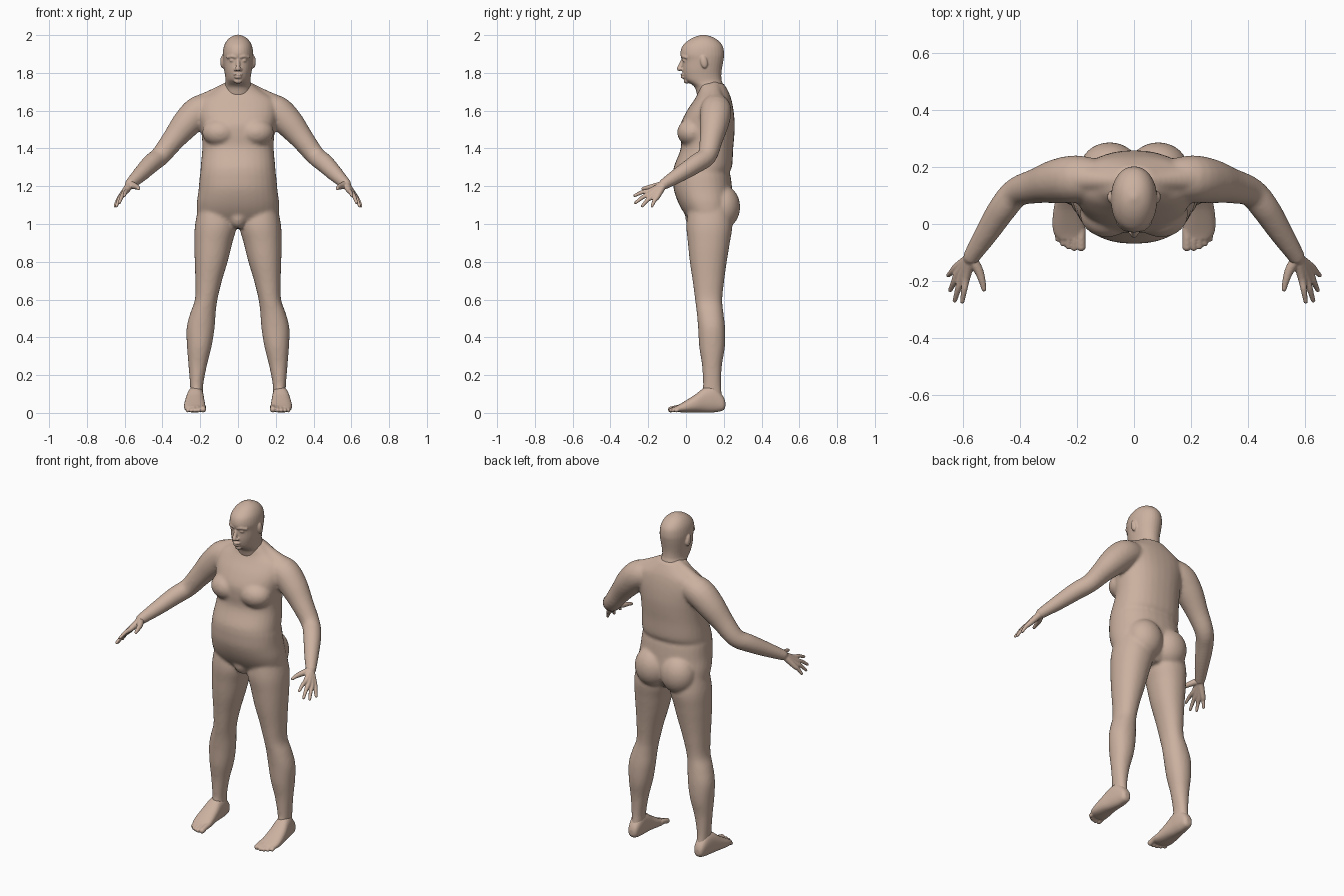
import bpy, bmesh, math
from mathutils import Vector, Matrix

skin = bpy.data.materials.new("skin")
skin.diffuse_color = (0.60, 0.44, 0.35, 1)


def resample(rows, n=4):
    """Catmull-Rom interpolation of rows of numbers."""
    out = []
    for i in range(len(rows) - 1):
        quad = [rows[max(i - 1, 0)], rows[i], rows[i + 1], rows[min(i + 2, len(rows) - 1)]]
        for k in range(n):
            t = k / n
            out.append([0.5 * (2 * b + (c - a) * t + (2 * a - 5 * b + 4 * c - d) * t * t
                        + (3 * b - a - 3 * c + d) * t ** 3) for a, b, c, d in zip(*quad)])
    out.append(list(rows[-1]))
    return out


def skin_rings(bm, rings):
    vs = [[bm.verts.new(p) for p in r] for r in rings]
    n = len(vs[0])
    for a, b in zip(vs, vs[1:]):
        for i in range(n):
            bm.faces.new((a[i], a[(i + 1) % n], b[(i + 1) % n], b[i]))
    bm.faces.new(vs[0])
    bm.faces.new(vs[-1])


def ellipse(n=32, power=2.0):
    for i in range(n):
        a = 2 * math.pi * i / n
        c, s = math.cos(a), math.sin(a)
        yield (math.copysign(abs(c) ** (2 / power), c), math.copysign(abs(s) ** (2 / power), s))


def loft(bm, rows, s=1, axis='Z', power=2.0):
    """Rows: station, x0, x1, then the two limits of the other axis."""
    rings = []
    for h, x0, x1, a0, a1 in resample(rows):
        ring = []
        for c, d in ellipse(power=power):
            x = s * ((x0 + x1) / 2 + c * (x1 - x0) / 2)
            w = (a0 + a1) / 2 + d * (a1 - a0) / 2
            ring.append((x, w, h) if axis == 'Z' else (x, h, w))
        rings.append(ring)
    skin_rings(bm, rings)


def ball(bm, c, r, s=1, tilt=0):
    m = Matrix.Translation((s * c[0], c[1], c[2])) @ Matrix.Rotation(tilt, 4, 'X') @ Matrix.Diagonal((*r, 1))
    bmesh.ops.create_uvsphere(bm, u_segments=24, v_segments=14, radius=1, matrix=m)


def tube(bm, rows, s=1):
    """Rows: x, y, z, radius; rounded ends."""
    pts = [(Vector((s * x, y, z)), r) for x, y, z, r in resample(rows)]
    rings = []
    for i, (p, r) in enumerate(pts):
        d = pts[min(i + 1, len(pts) - 1)][0] - pts[max(i - 1, 0)][0]
        u = d.cross(Vector((0, 0.3, 1))).normalized()
        v = d.cross(u).normalized()
        rings.append([p + u * c * r + v * e * r for c, e in ellipse(20)])
    skin_rings(bm, rings)
    for p, r in (pts[0], pts[-1]):
        ball(bm, p, (r, r, r))


def finish(bm, name, voxel, smooth):
    bmesh.ops.recalc_face_normals(bm, faces=bm.faces)
    me = bpy.data.meshes.new(name)
    bm.to_mesh(me)
    bm.free()
    me.materials.append(skin)
    ob = bpy.data.objects.new(name, me)
    bpy.context.collection.objects.link(ob)
    rm = ob.modifiers.new("fuse", 'REMESH')
    rm.mode, rm.voxel_size, rm.use_smooth_shade = 'VOXEL', voxel, True
    sm = ob.modifiers.new("soften", 'SMOOTH')
    sm.factor, sm.iterations = 0.5, smooth


# Torso, arms and legs
bm = bmesh.new()
torso = [(0.98, .08, .06, .20), (1.03, .20, .01, .235), (1.10, .218, -.035, .25), (1.18, .209, -.064, .245),
         (1.25, .203, -.069, .237), (1.275, .199, -.068, .232), (1.31, .197, -.062, .245),
         (1.40, .189, -.028, .25), (1.47, .192, -.03, .256), (1.53, .20, -.028, .258), (1.60, .21, .005, .252),
         (1.66, .195, .045, .24), (1.70, .135, .065, .225), (1.745, .072, .07, .20)]
loft(bm, [(z, -w, w, f, b) for z, w, f, b in torso], power=2.25)
ball(bm, (0, .05, 1.04), (.05, .055, .065))
leg = [(1.13, .04, .20, .02, .22), (1.0, .008, .227, .002, .245), (.90, .03, .231, .01, .232),
       (.80, .055, .229, .02, .216), (.70, .085, .226, .035, .202), (.60, .109, .228, .048, .192),
       (.53, .118, .252, .057, .198), (.45, .124, .272, .064, .207), (.35, .14, .27, .07, .206),
       (.25, .165, .262, .085, .19), (.15, .184, .254, .09, .186), (.10, .186, .252, .085, .19),
       (.05, .19, .25, .09, .195)]
arm = [(.12, .155, 1.62, .07), (.20, .158, 1.60, .083), (.27, .150, 1.535, .078), (.34, .134, 1.45, .062),
       (.41, .112, 1.362, .052), (.46, .055, 1.32, .050), (.515, -.03, 1.265, .042), (.57, -.115, 1.212, .030)]
for s in (1, -1):
    loft(bm, leg, s, power=2.15)
    tube(bm, arm, s)
    ball(bm, (.085, .195, 1.09), (.105, .092, .115), s)
    ball(bm, (.095, .035, 1.485), (.095, .082, .075), s)
    tube(bm, [(.05, .15, 1.72, .035), (.13, .155, 1.675, .04), (.21, .16, 1.62, .06)], s)
finish(bm, "body", .009, 7)

# Head and neck with face
bm = bmesh.new()
head = [(1.62, .08, .08, .23), (1.68, .077, .06, .215), (1.725, .071, .045, .20), (1.75, .066, .012, .192),
        (1.765, .066, -.006, .188), (1.79, .069, -.016, .187), (1.82, .074, -.02, .19), (1.865, .079, -.02, .198),
        (1.90, .081, -.03, .202), (1.94, .075, -.02, .195), (1.97, .060, .01, .172), (1.99, .038, .045, .14),
        (2.002, .008, .085, .10)]
loft(bm, [(z, -w, w, f, b) for z, w, f, b in head], power=2.1)
tube(bm, [(0, -.016, 1.872, .009), (0, -.026, 1.845, .011), (0, -.036, 1.822, .013)])
ball(bm, (0, -.016, 1.791), (.024, .014, .006))
ball(bm, (0, -.014, 1.777), (.020, .014, .007))
ball(bm, (0, .004, 1.757), (.022, .016, .014))
for s in (1, -1):
    ball(bm, (.014, -.023, 1.818), (.009, .012, .008), s)
    ball(bm, (.031, -.006, 1.866), (.015, .013, .009), s)
    tube(bm, [(.012, -.021, 1.884, .008), (.032, -.016, 1.888, .009), (.055, .002, 1.882, .008)], s)
    ball(bm, (.083, .095, 1.858), (.011, .019, .034), s, tilt=.2)
finish(bm, "head", .0045, 3)

# Hands
wrist = (.572, -.118, 1.21)
fingers = [((.588, -.188, 1.176), (.602, -.272, 1.15)), ((.604, -.186, 1.162), (.628, -.268, 1.112)),
           ((.616, -.172, 1.150), (.644, -.232, 1.095)), ((.622, -.152, 1.144), (.651, -.180, 1.095))]
for s, side in ((1, "left"), (-1, "right")):
    bm = bmesh.new()
    tube(bm, [(.53, -.055, 1.25, .032), (.555, -.092, 1.226, .029), (*wrist, .026)], s)
    for knuckle, tip in fingers:
        mid = [(a + b) / 2 for a, b in zip(knuckle, tip)]
        mid[2] += .006
        tube(bm, [(*wrist, .020), (*knuckle, .0145), (*mid, .011), (*tip, .008)], s)
    tube(bm, [(*wrist, .02), (.545, -.162, 1.20, .0165), (.532, -.20, 1.194, .012), (.526, -.228, 1.187, .009)], s)
    finish(bm, side + "_hand", .004, 3)

# Feet with toes
foot = [(.208, .208, .236, .03, .06), (.195, .192, .25, .012, .09), (.15, .183, .262, .003, .14),
        (.10, .180, .272, .002, .135), (.05, .176, .282, .003, .098), (0, .172, .286, .002, .066),
        (-.035, .172, .28, .004, .045), (-.055, .18, .262, .01, .035)]
toes = [(.185, -.080, .016), (.209, -.083, .012), (.229, -.078, .0115), (.248, -.068, .011), (.266, -.052, .011)]
for s, side in ((1, "left"), (-1, "right")):
    bm = bmesh.new()
    loft(bm, foot, s, axis='Y', power=2.4)
    for x, y, r in toes:
        tube(bm, [(x, y + .06, .03, r), (x, y + .03, .026, r * .95), (x, y, r + .002, r)], s)
    finish(bm, side + "_foot", .0045, 3)
